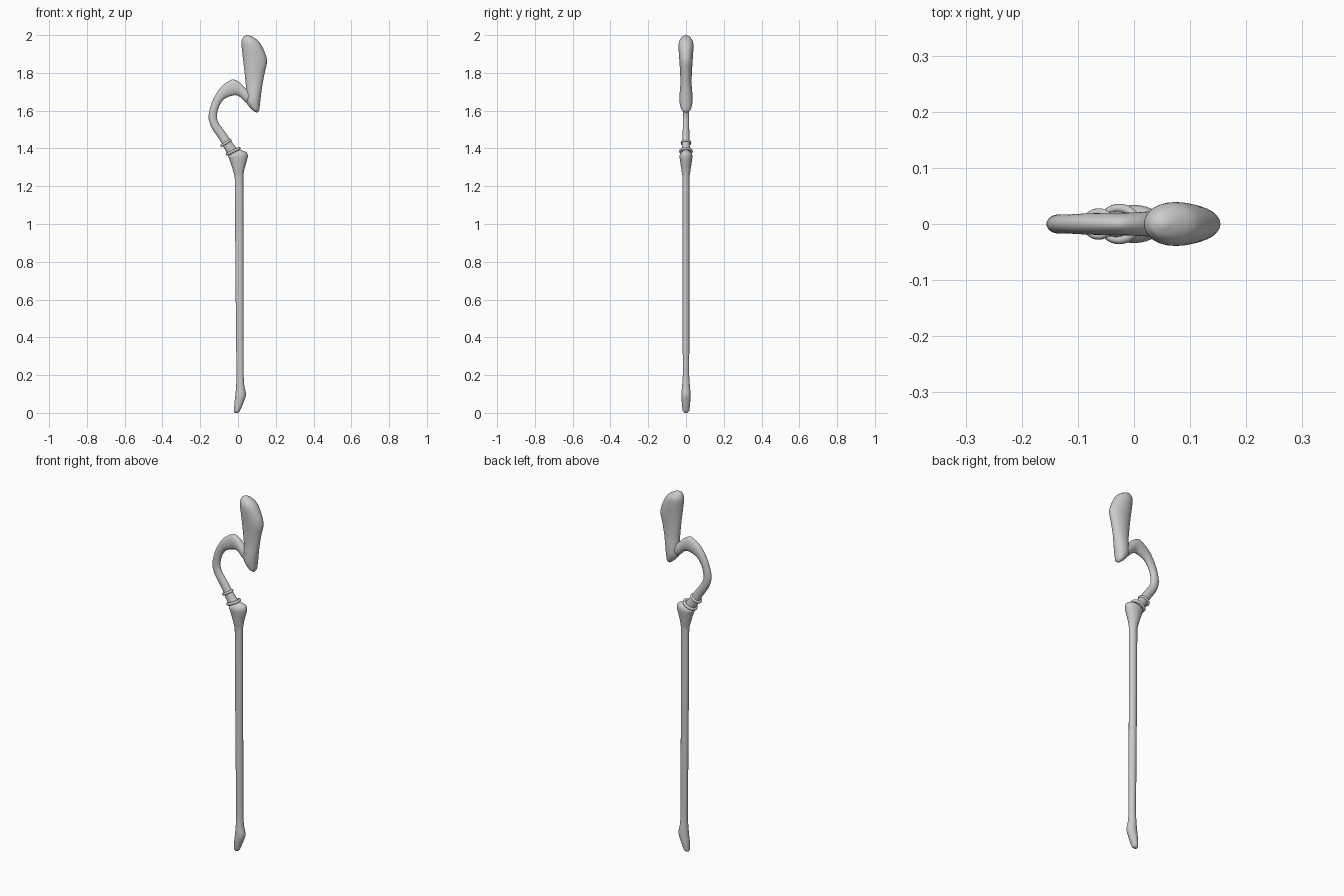
import bpy
from math import cos, sin, tau
from mathutils import Vector

if "Cube" in bpy.data.objects:
    bpy.data.objects.remove(bpy.data.objects["Cube"])


def make(name, verts, faces):
    me = bpy.data.meshes.new(name)
    me.from_pydata(verts, [], faces)
    me.shade_smooth()
    ob = bpy.data.objects.new(name, me)
    bpy.context.collection.objects.link(ob)
    return ob


def smooth_path(pts, steps):
    """Smooth interpolation without overshoot between uneven stations."""
    pts = [Vector(p) for p in pts]
    tan = []
    for i in range(len(pts)):
        a = pts[i] - pts[max(i - 1, 0)]
        b = pts[min(i + 1, len(pts) - 1)] - pts[i]
        la, lb = a.length, b.length
        tan.append((a + b) / (la + lb) * (min(la, lb) or max(la, lb)))
    out = []
    for i in range(len(pts) - 1):
        for k in range(steps):
            t = k / steps
            out.append(pts[i] * (2*t**3 - 3*t**2 + 1) + tan[i] * (t**3 - 2*t**2 + t)
                       + pts[i+1] * (3*t**2 - 2*t**3) + tan[i+1] * (t**3 - t**2))
    return out + [pts[-1]]


def loft(name, stations, n=28, steps=4):
    """Each station: left x, z, right x, z of the silhouette, and half depth in y."""
    verts, faces = [], []
    rows = smooth_path(stations, steps)
    for xa, za, xb, zb, h in rows:
        for j in range(n):
            c, s = cos(tau * j / n), sin(tau * j / n)
            verts.append(((xa+xb)/2 + (xb-xa)/2*c, h*s, (za+zb)/2 + (zb-za)/2*c))
    for i in range(len(rows) - 1):
        for j in range(n):
            k = (j + 1) % n
            faces.append((i*n+j, i*n+k, (i+1)*n+k, (i+1)*n+j))
    faces += [tuple(range(n))[::-1], tuple(range(len(verts) - n, len(verts)))]
    return make(name, verts, faces)


def ring(name, a, b, h, r, n=36, m=10):
    """Oval band whose outer silhouette runs from a to b in the xz plane."""
    a, b = Vector((a[0], 0, a[1])), Vector((b[0], 0, b[1]))
    mid, u = (a + b) / 2, (b - a).normalized()
    w, half, v = Vector((-u.z, 0, u.x)), (b - a).length / 2, Vector((0, 1, 0))
    verts, faces = [], []
    for i in range(n):
        c, s = cos(tau * i / n), sin(tau * i / n)
        for j in range(m):
            p, q = r * (cos(tau * j / m) - 1), r * sin(tau * j / m)
            verts.append(mid + u*(half + p)*c + v*(h + p)*s + w*q)
            i2, j2 = (i + 1) % n, (j + 1) % m
            faces.append((i*m+j, i2*m+j, i2*m+j2, i*m+j2))
    return make(name, verts, faces)


# Long shaft with slanted foot and flared top
loft("shaft", [
    (-.017, .000, .003, .001, .009), (-.021, .010, .010, .010, .017),
    (-.019, .05, .027, .05, .022), (-.014, .095, .042, .095, .024),
    (-.010, .14, .034, .14, .021), (-.008, .2, .030, .2, .017),
    (-.013, .7, .029, .7, .018), (-.017, 1.24, .028, 1.24, .018),
    (-.027, 1.285, .033, 1.285, .024), (-.045, 1.34, .047, 1.335, .032),
    (-.052, 1.355, .052, 1.362, .034), (-.048, 1.365, .044, 1.380, .030),
    (-.035, 1.376, .010, 1.395, .015)])

# Hooked neck
loft("curved_neck", [
    (-.050, 1.36, .000, 1.395, .024), (-.075, 1.405, -.030, 1.43, .021),
    (-.100, 1.45, -.060, 1.475, .018), (-.140, 1.51, -.100, 1.53, .017),
    (-.156, 1.57, -.112, 1.57, .017), (-.136, 1.65, -.099, 1.625, .017),
    (-.090, 1.725, -.068, 1.665, .019), (-.030, 1.765, -.017, 1.682, .020),
    (.010, 1.748, .010, 1.673, .021), (.050, 1.712, .040, 1.645, .024),
    (.100, 1.70, .085, 1.62, .024)])

# Flattened club-like head
loft("head", [
    (.092, 1.592, .103, 1.590, .008), (.072, 1.608, .112, 1.604, .025),
    (.045, 1.642, .118, 1.65, .034), (.043, 1.70, .124, 1.70, .033),
    (.041, 1.74, .130, 1.74, .030), (.035, 1.80, .141, 1.80, .031),
    (.028, 1.86, .154, 1.865, .035), (.020, 1.93, .135, 1.925, .039),
    (.018, 1.965, .112, 1.965, .037), (.028, 1.99, .085, 1.986, .024),
    (.045, 2.0, .060, 1.999, .006)])

# Collar rings around the neck base
ring("lower_ring", (-.064, 1.366), (.012, 1.404), .036, .008)
ring("upper_ring", (-.092, 1.412), (-.034, 1.447), .028, .007)
